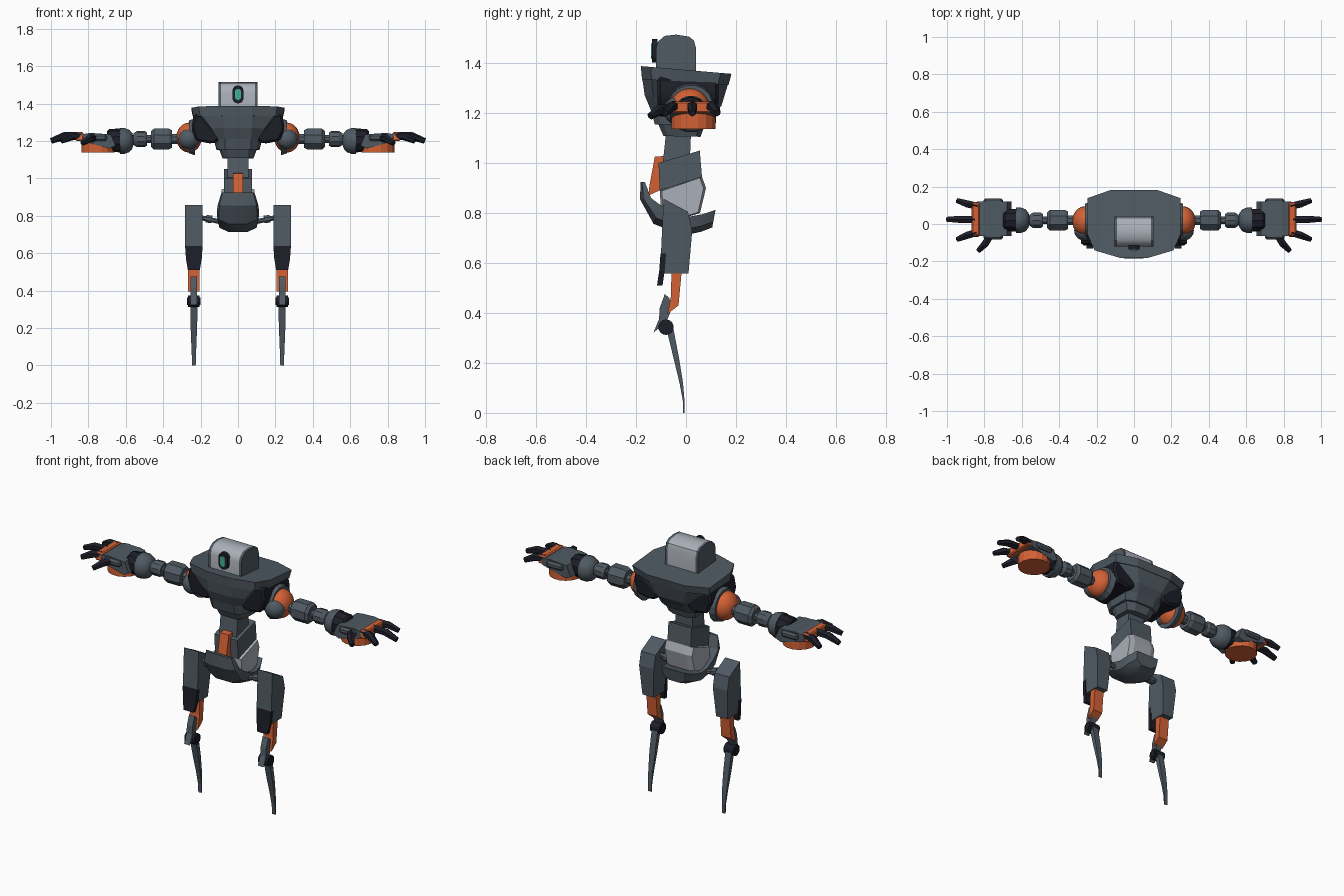
import bpy, bmesh, math
from mathutils import Vector

if "Cube" in bpy.data.objects:
    bpy.data.objects.remove(bpy.data.objects["Cube"])


def material(name, rgb):
    m = bpy.data.materials.new(name)
    m.diffuse_color = (*rgb, 1)
    m.use_nodes = True
    m.node_tree.nodes["Principled BSDF"].inputs["Base Color"].default_value = m.diffuse_color
    return m


GREY = material("slate grey", (0.08, 0.102, 0.125))
DARK = material("near black", (0.012, 0.013, 0.021))
ORANGE = material("orange", (0.65, 0.12, 0.035))
LIGHT = material("light grey", (0.40, 0.43, 0.48))
TEAL = material("teal", (0.05, 0.45, 0.34))


def finish(name, bm, mat, mirror=False, smooth=0, bevel=0):
    bmesh.ops.recalc_face_normals(bm, faces=bm.faces)
    me = bpy.data.meshes.new(name)
    bm.to_mesh(me)
    bm.free()
    me.materials.append(mat)
    ob = bpy.data.objects.new(name, me)
    bpy.context.collection.objects.link(ob)
    if bevel:
        b = ob.modifiers.new("bevel", 'BEVEL')
        b.width, b.segments = bevel, 1
    if mirror:
        ob.modifiers.new("mirror", 'MIRROR')
    if smooth:
        bpy.ops.object.select_all(action='DESELECT')
        ob.select_set(True)
        bpy.context.view_layer.objects.active = ob
        bpy.ops.object.shade_smooth_by_angle(angle=math.radians(smooth))
    return ob


def loft(name, rings, mat, **kw):
    """Skin equal-length rings of points and cap both ends."""
    bm = bmesh.new()
    vs = [[bm.verts.new(p) for p in r] for r in rings]
    n = len(vs[0])
    for a, b in zip(vs, vs[1:]):
        for i in range(n):
            j = (i + 1) % n
            bm.faces.new((a[i], a[j], b[j], b[i]))
    bm.faces.new(vs[0])
    bm.faces.new(vs[-1])
    return finish(name, bm, mat, **kw)


def prism_x(name, yz, x0, x1, mat, **kw):
    return loft(name, [[(x, y, z) for y, z in yz] for x in (x0, x1)], mat, **kw)


def prism_y(name, xz, y0, y1, mat, **kw):
    return loft(name, [[(x, y, z) for x, z in xz] for y in (y0, y1)], mat, **kw)


def box(name, x, y, z, mat, **kw):
    return prism_x(name, [(y[0], z[0]), (y[1], z[0]), (y[1], z[1]), (y[0], z[1])], *x, mat, **kw)


def tube(name, path, radii, n, mat, **kw):
    """Polygon tube along a path with a radius at each point."""
    pts = [Vector(p) for p in path]
    rings = []
    for i, p in enumerate(pts):
        d = pts[min(i + 1, len(pts) - 1)] - pts[max(i - 1, 0)]
        q = d.to_track_quat('Z', 'Y')
        angs = [(k + .5) * math.tau / n for k in range(n)]
        rings.append([p + q @ Vector((radii[i] * math.cos(a), radii[i] * math.sin(a), 0)) for a in angs])
    return loft(name, rings, mat, **kw)


def ball(name, c, s, mat, **kw):
    bm = bmesh.new()
    bmesh.ops.create_uvsphere(bm, u_segments=20, v_segments=12, radius=1)
    for v in bm.verts:
        v.co = Vector(c) + Vector([v.co[i] * s[i] for i in range(3)])
    return finish(name, bm, mat, smooth=40, **kw)


# Head: light core between two grey cheek plates, with a pill-shaped eye
head = [(-.12, 1.35), (-.12, 1.46), (-.112, 1.486), (-.085, 1.509), (-.04, 1.514),
        (.012, 1.506), (.032, 1.49), (.04, 1.46), (.04, 1.34)]
prism_x("head_core", head, -.09, .09, LIGHT, smooth=35)
prism_x("head_side", head, .09, .105, GREY, mirror=True)


def pill(w, h, cz):
    out = []
    for k in range(16):
        a = (k + .5) * math.tau / 16
        out.append((w * math.cos(a), cz + w * math.sin(a) + math.copysign(h - w, math.sin(a))))
    return out


prism_y("eye_socket", pill(.03, .048, 1.449), -.137, -.115, DARK)
prism_y("eye_lens", pill(.016, .03, 1.449), -.141, -.134, TEAL)


# Chest: tapering faceted shell under a slightly tilted lid
def chest_ring(fx, sx, yf, yb, zf, zb):
    half = [(fx, yf), (sx * .85, yf + (yb - yf) * .11), (sx, yf + (yb - yf) * .34),
            (sx, yf + (yb - yf) * .88), (sx * .5, yb)]
    outline = half + [(-x, y) for x, y in reversed(half)]
    return [(x, y, zf + (zb - zf) * (y - yf) / (yb - yf)) for x, y in outline]


loft("chest_lid", [chest_ring(.075, .248, -.181, .182, 1.388, 1.357),
                   chest_ring(.075, .238, -.176, .17, 1.335, 1.312)], GREY)
loft("chest_shell", [chest_ring(.075, .236, -.176, .17, 1.345, 1.322),
                     chest_ring(.075, .165, -.165, .142, 1.27, 1.23),
                     chest_ring(.07, .125, -.14, .11, 1.21, 1.19),
                     chest_ring(.07, .115, -.125, .085, 1.155, 1.15)], GREY)
loft("chest_base", [chest_ring(.06, .105, -.115, .08, 1.165, 1.165),
                    chest_ring(.05, .082, -.09, .058, 1.108, 1.105)], GREY)
prism_y("shoulder_pod", [(.1, 1.335), (.235, 1.345), (.25, 1.27), (.225, 1.2), (.14, 1.185), (.1, 1.2)],
        -.115, .13, DARK, mirror=True, bevel=.012)

# Waist: spine, abdomen and front strap
prism_x("spine", [(-.08, 1.12), (.02, 1.12), (.015, 1.0), (-.095, .98)], -.055, .055, GREY)
prism_x("abdomen_upper", [(-.11, 1.0), (.055, 1.05), (.064, .945), (-.105, .89)], -.074, .074, GREY)
low = [(-.105, .89), (.064, .945), (.08, .9), (.056, .8), (-.04, .77), (-.1, .81)]
core = [(y * .9 - .002, .865 + (z - .865) * .95) for y, z in low]
loft("abdomen_lower", [[(x, y, z) for y, z in p] for x, p in
                       ((-.088, core), (-.06, low), (.06, low), (.088, core))], LIGHT)
prism_x("waist_strap", [(-.125, 1.025), (-.09, 1.028), (-.085, .9), (-.15, .87), (-.148, .9)],
        -.028, .028, ORANGE)

# Pelvis cradle: curved scoop, stations are outer y/z, inner y/z, half width
scoop = [(-.182, .925, -.165, .925, .088), (-.184, .855, -.14, .86, .108), (-.13, .757, -.1, .83, .112),
         (-.06, .728, -.04, .795, .112), (.0, .712, .01, .785, .108), (.06, .725, .065, .795, .1),
         (.105, .742, .118, .812, .075)]
loft("pelvis_cradle", [[(-w, iy, iz), (-w * .92, (oy * 2 + iy) / 3, (oz * 2 + iz) / 3), (-w * .45, oy, oz),
                        (w * .45, oy, oz), (w * .92, (oy * 2 + iy) / 3, (oz * 2 + iz) / 3), (w, iy, iz)]
                       for oy, oz, iy, iz, w in scoop], GREY, smooth=25)

# Legs
LX = .236
tube("hip_bar", [(.08, -.045, .765), (.2, -.045, .79)], [.014, .014], 8, GREY, mirror=True)
tube("hip_knuckle", [(.14, -.045, .78), (.172, -.045, .785)], [.022, .022], 8, GREY, mirror=True)
thigh = [(-.09, .857), (.008, .805), (.025, .73), (.01, .558), (-.09, .558), (-.1, .64)]
loft("thigh", [[(LX + s * (.047 if z > .62 else .036), y, z) for y, z in thigh] for s in (-1, 1)],
     GREY, mirror=True)
loft("thigh_plate", [[(LX - w, y, z), (LX + w, y, z), (LX + w, y + .022, z), (LX - w, y + .022, z)]
                     for w, y, z in ((.047, -.102, .638), (.042, -.107, .57), (.032, -.116, .51))],
     DARK, mirror=True)
prism_x("upper_shin", [(-.058, .58), (-.016, .58), (-.03, .43), (-.075, .395), (-.06, .47)],
        LX - .031, LX + .031, ORANGE, mirror=True)
prism_x("shin_guard", [(-.085, .475), (-.066, .46), (-.06, .41), (-.08, .36), (-.13, .322), (-.108, .375),
                       (-.105, .42)], LX - .018, LX + .018, GREY, mirror=True)
tube("ankle_wheel", [(LX - .031, -.08, .343), (LX + .031, -.08, .343)], [.031, .031], 14, DARK, mirror=True)
tube("ankle_hub", [(LX - .036, -.08, .343), (LX + .036, -.08, .343)], [.02, .02], 10, DARK, mirror=True)
loft("foot_blade", [[(LX - w, a, z), (LX + w, a, z), (LX + w, b, z), (LX - w, b, z)]
                    for w, a, b, z in ((.019, -.078, -.05, .335), (.018, -.05, -.028, .22),
                                       (.014, -.026, -.012, .12), (.011, -.013, -.006, .05),
                                       (.01, -.012, -.005, 0))], GREY, mirror=True)

# Arms: stacked joints along x
AY, AZ = .02, 1.21


def arm(name, xs, rs, n, mat, z=AZ, **kw):
    return tube(name, [(x, AY, z) for x in xs], rs, n, mat, mirror=True, **kw)


arm("shoulder_ring", [.23, .262], [.1, .09], 16, GREY, z=1.222)
ball("shoulder_ball", (.262, .015, 1.218), (.068, .08, .08), ORANGE, mirror=True)
ball("shoulder_cap", (.262, -.035, 1.21), (.058, .055, .055), GREY, mirror=True)
arm("upper_arm_neck", [.31, .36], [.028, .028], 8, GREY)
arm("upper_arm", [.352, .37, .45, .465], [.05, .06, .06, .045], 8, GREY)
arm("elbow_pin", [.46, .58], [.023, .023], 8, GREY)
arm("elbow_joint", [.487, .5, .54, .56], [.036, .043, .043, .03], 10, GREY)
arm("forearm_dome", [.56, .565, .58, .605, .632], [.025, .042, .06, .07, .07], 16, GREY, smooth=40, z=1.2)
arm("wrist_band", [.625, .632, .69, .7], [.055, .064, .06, .05], 10, DARK, z=1.203)

# Hands
prism_y("hand_block", [(.655, 1.175), (.69, 1.16), (.8, 1.19), (.84, 1.2), (.838, 1.235), (.79, 1.243),
                       (.68, 1.235)], -.065, .12, GREY, mirror=True)
box("hand_back_plate", (.7, .805), (-.082, .137), (1.2, 1.236), GREY, mirror=True, bevel=.01)
tube("palm_disc", [(.748, .03, 1.137), (.748, .03, 1.2)], [.09, .09], 16, ORANGE, mirror=True)
prism_x("knuckle_bar", [(-.07, 1.2), (.118, 1.2), (.113, 1.246), (-.062, 1.246)], .825, .868,
        ORANGE, mirror=True, bevel=.006)
fingers = {"outer_finger": ((.835, .095), (.89, .107), (.945, .125)),
           "middle_finger": ((.85, .025), (.93, .025), (1.0, .025)),
           "inner_finger": ((.84, -.045), (.89, -.06), (.945, -.082)),
           "thumb": ((.77, -.065), (.795, -.105), (.832, -.143))}
for name, path in fingers.items():
    dz = -.012 if name == "thumb" else 0
    (ax, ay), (bx, by), (cx, cy) = path
    tube(name, [(ax, ay, 1.228 + dz), (bx, by, 1.225 + dz), (cx, cy, 1.2 + dz)],
         [.021, .022, .015], 6, DARK, mirror=True)
